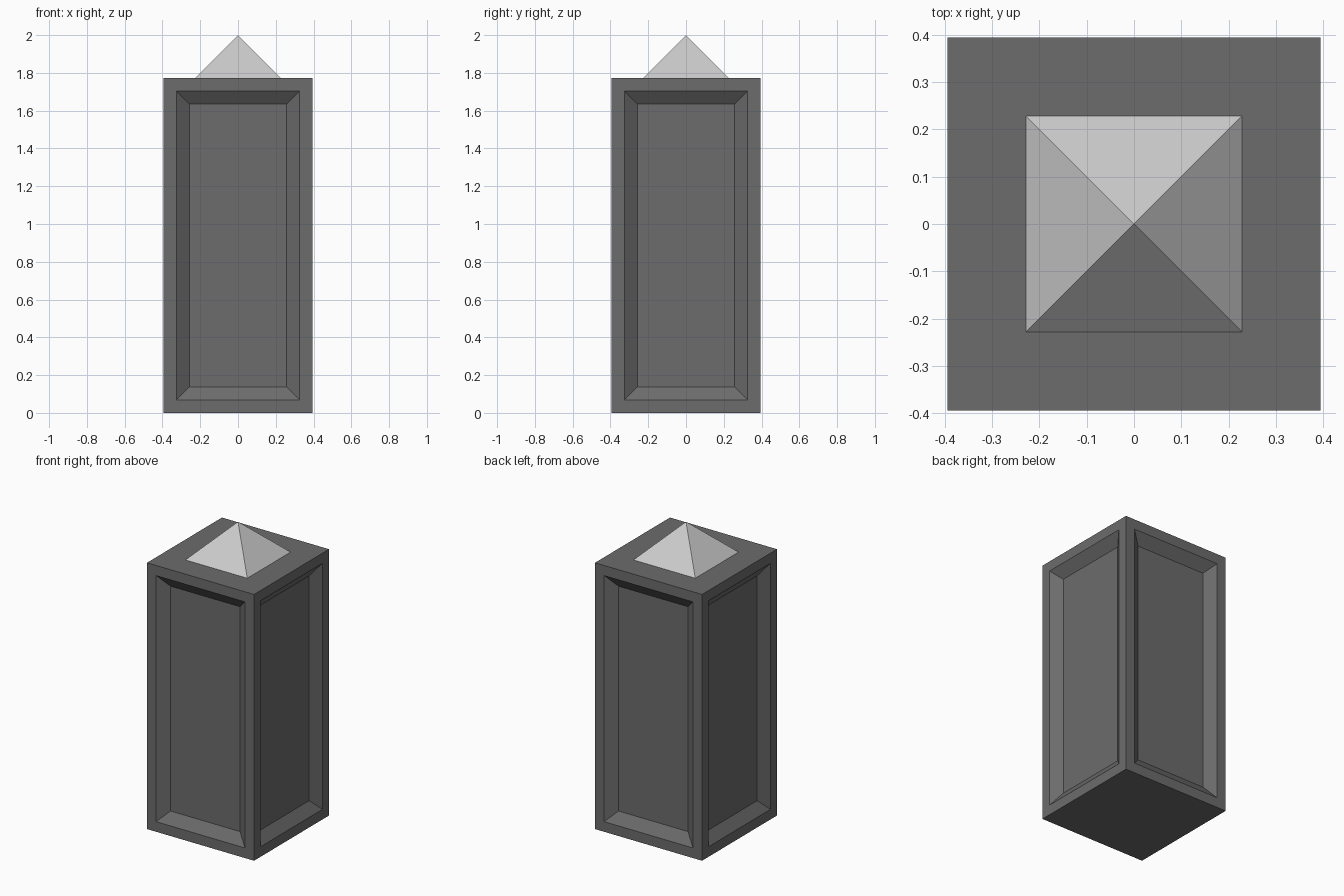
import bpy, bmesh
from mathutils import Vector

if "Cube" in bpy.data.objects:
    bpy.data.objects.remove(bpy.data.objects["Cube"])

HALF, BODY_H, TOP = 0.394, 1.772, 2.0
INSET, BEVEL_W, DEPTH = 0.095, 0.1, 0.05


def finish(bm, name, color):
    bmesh.ops.recalc_face_normals(bm, faces=bm.faces[:])
    mesh = bpy.data.meshes.new(name)
    bm.to_mesh(mesh)
    bm.free()
    mat = bpy.data.materials.new(name + "_grey")
    mat.diffuse_color = color
    mat.use_nodes = True
    mat.node_tree.nodes["Principled BSDF"].inputs["Base Color"].default_value = mat.diffuse_color
    mesh.materials.append(mat)
    obj = bpy.data.objects.new(name, mesh)
    bpy.context.collection.objects.link(obj)
    return obj


# Pillar body: box with a sloped recessed panel on each side
bm = bmesh.new()
bmesh.ops.create_cube(bm, size=1)
bmesh.ops.scale(bm, vec=(2 * HALF, 2 * HALF, BODY_H), verts=bm.verts)
bmesh.ops.translate(bm, vec=(0, 0, BODY_H / 2), verts=bm.verts)
bm.normal_update()
for face in [f for f in bm.faces if abs(f.normal.z) < 0.5]:
    inward = -face.normal.copy()
    bmesh.ops.inset_individual(bm, faces=[face], thickness=INSET)
    bmesh.ops.inset_individual(bm, faces=[face], thickness=BEVEL_W)
    bmesh.ops.translate(bm, vec=inward * DEPTH, verts=face.verts[:])
finish(bm, "pillar_body", (0.15, 0.15, 0.15, 1))

# Pyramid cap
bm = bmesh.new()
r = TOP - BODY_H
base = [bm.verts.new((x * r, y * r, BODY_H)) for x, y in ((-1, -1), (1, -1), (1, 1), (-1, 1))]
apex = bm.verts.new(Vector((0, 0, TOP)))
bm.faces.new(base)
for i in range(4):
    bm.faces.new((base[i], base[(i + 1) % 4], apex))
finish(bm, "pyramid_cap", (0.8, 0.8, 0.8, 1))
